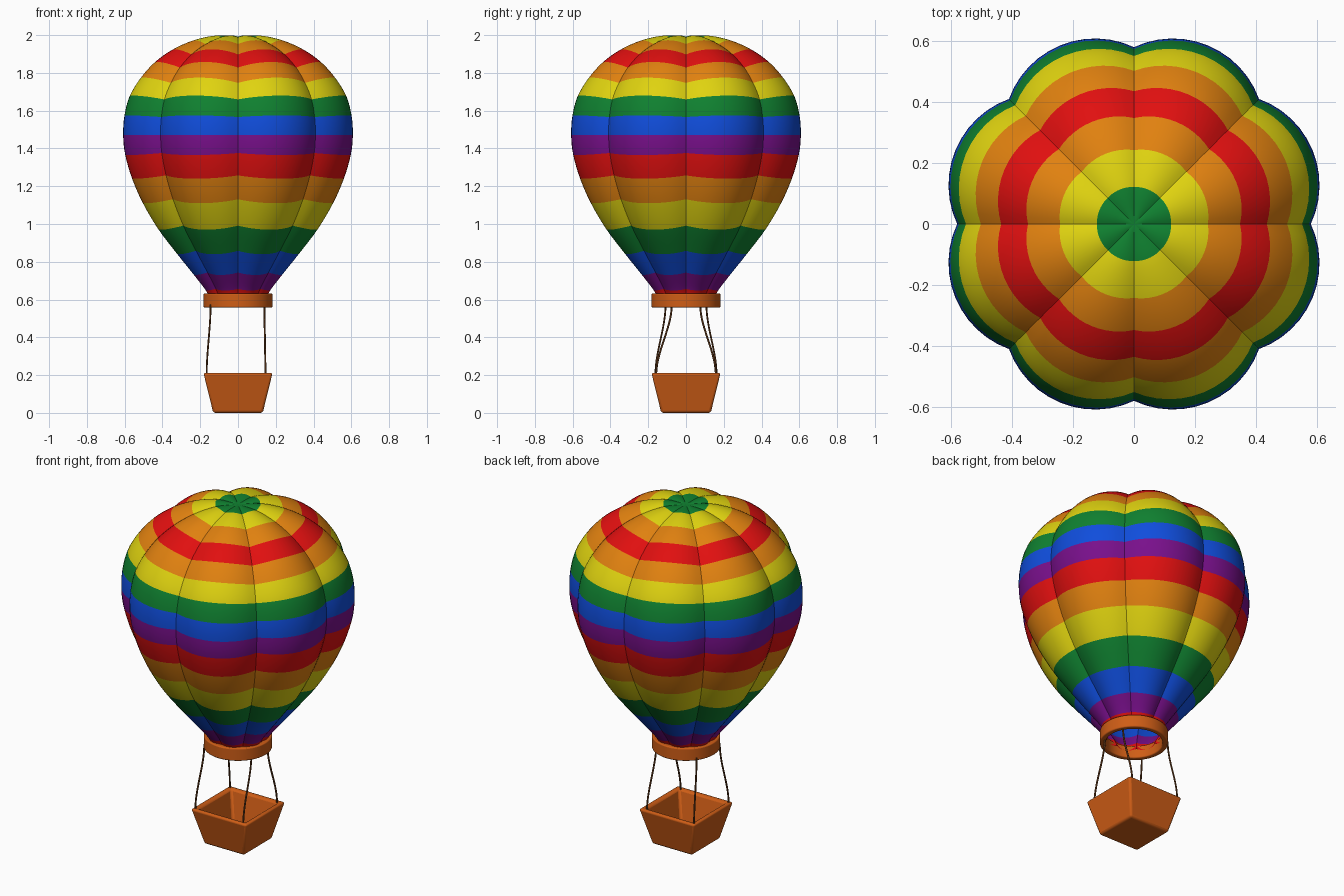
import bpy, bmesh, math
from mathutils import Vector
from mathutils.geometry import interpolate_bezier

if "Cube" in bpy.data.objects:
    bpy.data.objects.remove(bpy.data.objects["Cube"], do_unlink=True)


def material(name, rgb):
    m = bpy.data.materials.new(name)
    m.use_nodes = True
    m.diffuse_color = (*rgb, 1)
    m.node_tree.nodes["Principled BSDF"].inputs["Base Color"].default_value = (*rgb, 1)
    return m


RED = material("red cloth", (0.75, 0.005, 0.005))
ORANGE = material("orange cloth", (0.75, 0.22, 0.005))
YELLOW = material("yellow cloth", (0.74, 0.65, 0.005))
GREEN = material("green cloth", (0.005, 0.22, 0.03))
BLUE = material("blue cloth", (0.005, 0.075, 0.72))
PURPLE = material("purple cloth", (0.19, 0.005, 0.26))
WICKER = material("orange brown", (0.62, 0.11, 0.008))
ROPE = material("dark brown", (0.12, 0.04, 0.01))


def finish(name, bm, mats, bevel=0):
    """Turn a bmesh into a smooth-shaded object with sharp edges kept."""
    mesh = bpy.data.meshes.new(name)
    bm.to_mesh(mesh)
    bm.free()
    obj = bpy.data.objects.new(name, mesh)
    bpy.context.collection.objects.link(obj)
    for m in mats:
        mesh.materials.append(m)
    if bevel:
        mod = obj.modifiers.new("rounded edges", "BEVEL")
        mod.width, mod.segments = bevel, 3
    bpy.ops.object.select_all(action="DESELECT")
    obj.select_set(True)
    bpy.context.view_layer.objects.active = obj
    bpy.ops.object.shade_smooth_by_angle(angle=math.radians(32))
    return obj


def bridge(bm, a, b, mat=0):
    """Join two closed loops of vertices with quads."""
    for i in range(len(a)):
        j = (i + 1) % len(a)
        bm.faces.new((a[i], a[j], b[j], b[i])).material_index = mat


# Envelope: eight puffed gores; profile points are the colour band borders
GORES, PER_GORE, STEPS = 8, 12, 4
border = [(0, 1.992), (0.118, 1.998), (0.24, 1.973), (0.35, 1.925), (0.445, 1.858),
          (0.52, 1.775), (0.577, 1.68), (0.605, 1.575), (0.612, 1.47), (0.601, 1.365),
          (0.565, 1.24), (0.508, 1.11), (0.425, 0.97), (0.325, 0.84), (0.236, 0.73),
          (0.172, 0.648), (0.148, 0.6)]
pts = [Vector((r * 1.035, z)) for r, z in border]
profile = []
for i in range(len(pts) - 1):
    p, q = pts[i], pts[i + 1]
    before = pts[i - 1] if i else Vector((-pts[1].x, pts[1].y))
    after = pts[min(i + 2, len(pts) - 1)]
    profile += interpolate_bezier(p, p + (q - before) / 6, q - (after - p) / 6, q, STEPS + 1)[:-1]
profile.append(pts[-1])

bm = bmesh.new()
loops = []
count = GORES * PER_GORE
for k, p in enumerate(profile):
    along = Vector(profile[min(k + 1, len(profile) - 1)]) - Vector(profile[max(k - 1, 0)])
    if k == 0:
        along = Vector((1, 0))
    along.normalize()
    inward = Vector((along.y, -along.x))
    loop = []
    for s in range(count):
        u = 2 * (s % PER_GORE) / PER_GORE - 1      # -1 and 1 lie on the seams
        w = p + inward * (0.085 * p[0] * u * u)
        a = math.tau * s / count
        loop.append(bm.verts.new((w.x * math.cos(a), w.x * math.sin(a), w.y)))
    loops.append(loop)
cycle = [GREEN, YELLOW, ORANGE, RED, PURPLE, BLUE]
bands = [0, 1, 2, 3, 2, 1, 0, 5, 4, 3, 2, 1, 0, 5, 4, 3]
for k in range(len(loops) - 1):
    bridge(bm, loops[k], loops[k + 1], bands[k // STEPS])
bmesh.ops.remove_doubles(bm, verts=loops[0], dist=0.0005)
bmesh.ops.recalc_face_normals(bm, faces=bm.faces)
finish("envelope", bm, cycle)

# Mouth ring around the bottom of the envelope
bm = bmesh.new()
section = [(0.183, 0.558), (0.183, 0.632), (0.153, 0.632), (0.153, 0.558)]
rings = [[bm.verts.new((r * math.cos(math.tau * s / 64), r * math.sin(math.tau * s / 64), z))
          for s in range(64)] for r, z in section]
for k in range(4):
    bridge(bm, rings[k], rings[(k + 1) % 4])
bmesh.ops.recalc_face_normals(bm, faces=bm.faces)
finish("mouth_ring", bm, [WICKER], bevel=0.006)

# Basket: hollow tapered box with rounded edges
bm = bmesh.new()
squares = [[bm.verts.new((sx * h, sy * h, z)) for sx, sy in ((-1, -1), (1, -1), (1, 1), (-1, 1))]
           for h, z in ((0.131, 0), (0.183, 0.212), (0.152, 0.212), (0.11, 0.03))]
for k in range(3):
    bridge(bm, squares[k], squares[k + 1])
bm.faces.new(squares[0])
bm.faces.new(squares[3])
bmesh.ops.recalc_face_normals(bm, faces=bm.faces)
finish("basket", bm, [WICKER], bevel=0.012)

# Four slack ropes from the ring to the basket corners
for side, top, foot in (("left", (0.14, 0.075), (0.145, 0.158)),
                        ("right", (-0.145, 0.108), (-0.166, 0.162))):
    for end, sy in (("front", -1), ("back", 1)):
        curve = bpy.data.curves.new(f"{end}_{side}_rope", "CURVE")
        curve.dimensions = "3D"
        curve.bevel_depth, curve.bevel_resolution = 0.005, 2
        spline = curve.splines.new("POLY")
        n = 14
        spline.points.add(n)
        for i, point in enumerate(spline.points):
            t = i / n
            s = t * t * (3 - 2 * t)
            x = top[0] + (foot[0] - top[0]) * s
            y = top[1] + (foot[1] - top[1]) * s
            point.co = (x, sy * y, 0.575 - 0.375 * t, 1)
        curve.materials.append(ROPE)
        bpy.context.collection.objects.link(bpy.data.objects.new(curve.name, curve))
